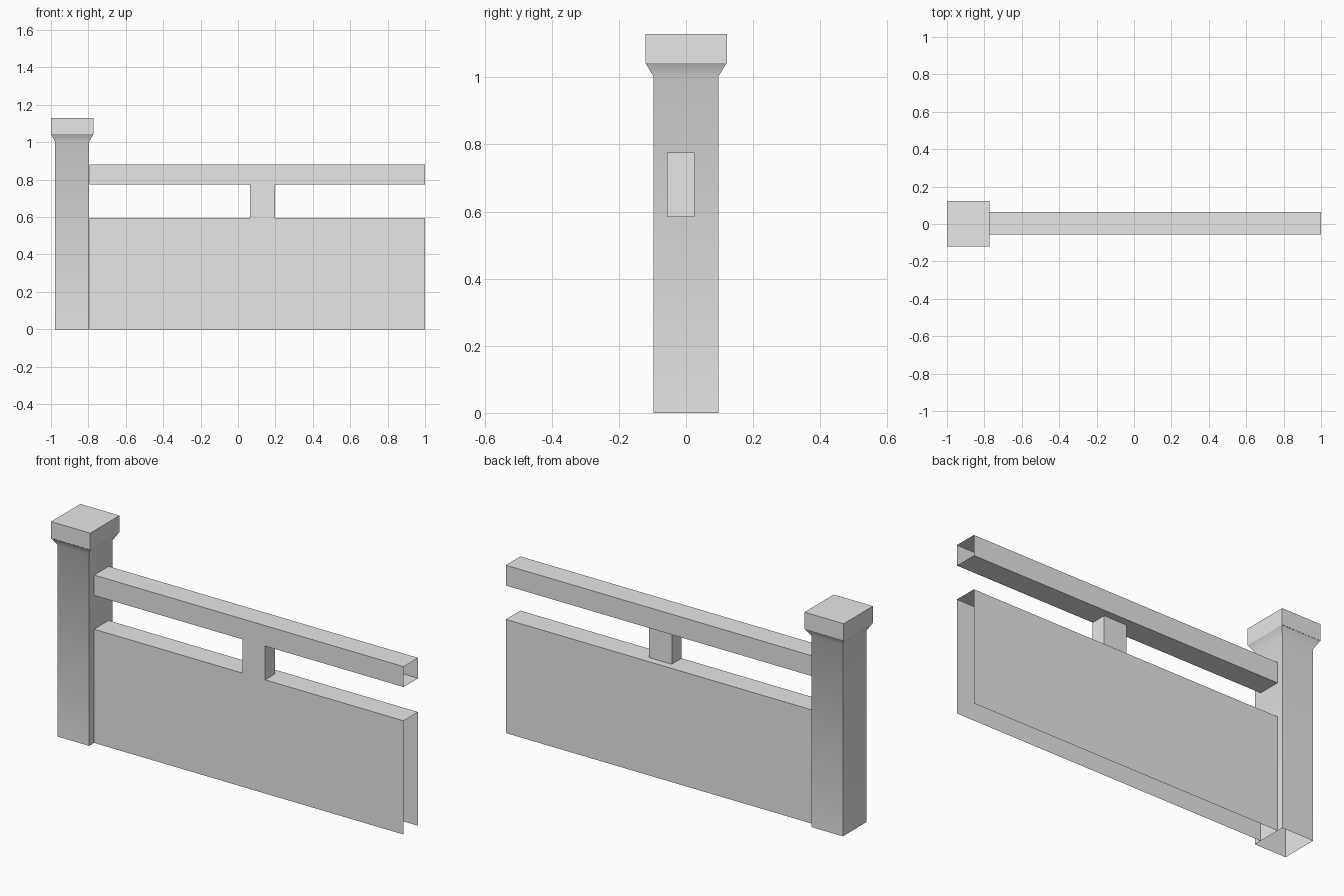
import bpy
import bmesh
import math
from mathutils import Vector

if "Cube" in bpy.data.objects:
    bpy.data.objects.remove(bpy.data.objects["Cube"], do_unlink=True)

GREY = (0.8, 0.8, 0.8, 1.0)
stone = bpy.data.materials.new("plain_grey")
stone.use_nodes = True
stone.diffuse_color = GREY
stone.node_tree.nodes["Principled BSDF"].inputs["Base Color"].default_value = GREY


def finish(name, bm):
    mesh = bpy.data.meshes.new(name)
    bm.to_mesh(mesh)
    bm.free()
    mesh.materials.append(stone)
    obj = bpy.data.objects.new(name, mesh)
    bpy.context.collection.objects.link(obj)
    return obj


def open_box(name, low, high, open_sides):
    """Box shell between two corners, without the sides facing open_sides."""
    low, high = Vector(low), Vector(high)
    bm = bmesh.new()
    bmesh.ops.create_cube(bm, size=1)
    bm.normal_update()
    gone = [f for f in bm.faces
            if any(f.normal.dot(Vector(d)) > 0.9 for d in open_sides)]
    bmesh.ops.delete(bm, geom=gone, context='FACES')
    for v in bm.verts:
        v.co = (low + high) / 2 + v.co * (high - low)
    return finish(name, bm)


LEFT, RIGHT, UP, DOWN = (1, 0, 0), (-1, 0, 0), (0, 0, 1), (0, 0, -1)

# Low wall, hollow with open ends and bottom
open_box("wall", (-0.795, -0.056, 0), (1, 0.064, 0.596), [LEFT, RIGHT, DOWN])
# Hollow top rail
open_box("rail", (-0.795, -0.056, 0.773), (1, 0.064, 0.88), [LEFT, RIGHT])
# Short support between wall and rail
open_box("rail_support", (0.065, -0.057, 0.584), (0.197, 0.025, 0.776), [UP, DOWN])
# Pillar cap, resting on the flare
open_box("pillar_cap", (-1, -0.12, 1.043), (-0.773, 0.122, 1.13), [DOWN])

# Pillar shaft with a flared neck, open at both ends
bm = bmesh.new()
rings = []
for z, half_x, half_y in [(0, 0.091, 0.097), (1.003, 0.091, 0.097), (1.043, 0.1135, 0.121)]:
    rings.append([bm.verts.new((-0.8865 + sx * half_x, sy * half_y, z))
                  for sx, sy in [(-1, -1), (1, -1), (1, 1), (-1, 1)]])
for lower, upper in zip(rings, rings[1:]):
    for i in range(4):
        j = (i + 1) % 4
        bm.faces.new((lower[i], lower[j], upper[j], upper[i]))
pillar = finish("pillar_shaft", bm)

# Soft shading from shaft into flare, sharp corners
bpy.ops.object.select_all(action='DESELECT')
pillar.select_set(True)
bpy.context.view_layer.objects.active = pillar
bpy.ops.object.shade_smooth_by_angle(angle=math.radians(45))
